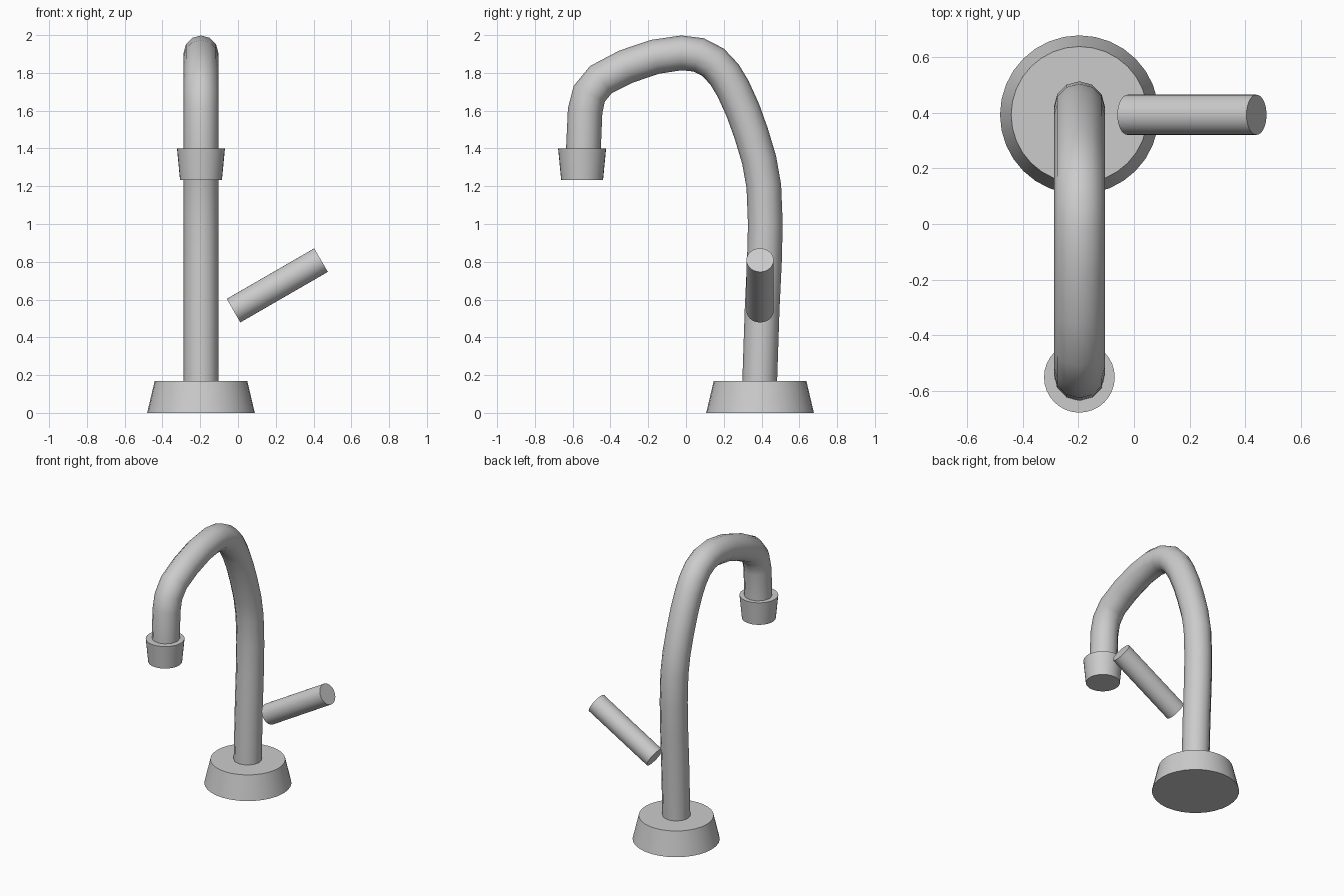
import bpy
from math import radians

if "Cube" in bpy.data.objects:
    bpy.data.objects.remove(bpy.data.objects["Cube"])

X, Y = -0.196, 0.392  # axis of the tap body


def cone(name, r_bottom, r_top, depth, location, tilt=0):
    bpy.ops.mesh.primitive_cone_add(vertices=32, radius1=r_bottom, radius2=r_top,
                                    depth=depth, location=location,
                                    rotation=(0, radians(tilt), 0))
    obj = bpy.context.object
    obj.name = name
    bpy.ops.object.shade_smooth_by_angle(angle=radians(30))
    return obj


# Tapered foot, nozzle and slanted lever
cone("base", 0.285, 0.245, 0.17, (X, Y, 0.085))
cone("nozzle", 0.111, 0.127, 0.166, (X, -0.55, 1.317))
cone("lever_handle", 0.072, 0.072, 0.535, (0.208, Y, 0.675), tilt=60)

# Gooseneck spout: centre line as (y, z), swept with a round section
path = [(0.388, 0.1), (0.403, 0.55), (0.415, 0.8), (0.42, 1.0), (0.412, 1.2),
        (0.387, 1.34), (0.345, 1.48), (0.302, 1.60), (0.25, 1.715), (0.205, 1.79),
        (0.145, 1.855), (0.068, 1.895), (-0.023, 1.906), (-0.165, 1.885),
        (-0.318, 1.833), (-0.45, 1.765), (-0.512, 1.69), (-0.534, 1.6),
        (-0.542, 1.42), (-0.545, 1.3)]
curve = bpy.data.curves.new("spout", 'CURVE')
curve.dimensions = '3D'
curve.bevel_depth = 0.092
curve.bevel_resolution = 4
curve.use_fill_caps = True
spline = curve.splines.new('POLY')
spline.points.add(len(path) - 1)
for point, (y, z) in zip(spline.points, path):
    point.co = (X, y, z, 1)
spline.use_smooth = True
spout = bpy.data.objects.new("spout", curve)
bpy.context.collection.objects.link(spout)

# Turn the swept spout into a smooth mesh
bpy.ops.object.select_all(action='DESELECT')
spout.select_set(True)
bpy.context.view_layer.objects.active = spout
bpy.ops.object.convert(target='MESH')
bpy.ops.object.shade_smooth_by_angle(angle=radians(40))
